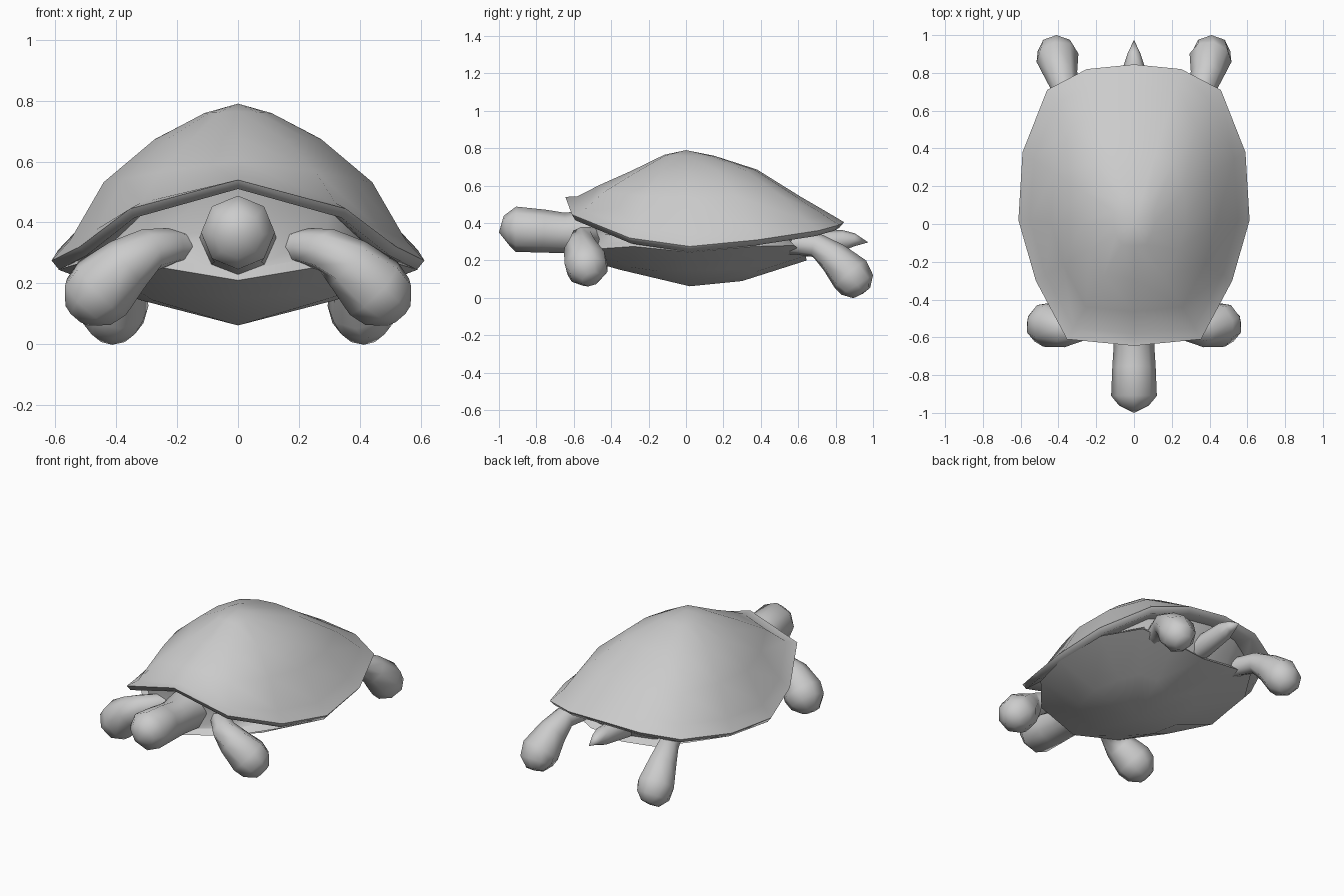
import bpy, bmesh, math
from mathutils import Vector

if "Cube" in bpy.data.objects:
    bpy.data.objects.remove(bpy.data.objects["Cube"])

skin = bpy.data.materials.new("plain grey")
skin.diffuse_color = (0.6, 0.6, 0.6, 1)
skin.use_nodes = True
skin.node_tree.nodes["Principled BSDF"].inputs["Base Color"].default_value = skin.diffuse_color


def finish(name, bm, angle):
    bmesh.ops.remove_doubles(bm, verts=bm.verts, dist=0.0005)
    bmesh.ops.recalc_face_normals(bm, faces=bm.faces)
    me = bpy.data.meshes.new(name)
    bm.to_mesh(me)
    bm.free()
    me.materials.append(skin)
    ob = bpy.data.objects.new(name, me)
    bpy.context.collection.objects.link(ob)
    bpy.ops.object.select_all(action='DESELECT')
    ob.select_set(True)
    bpy.context.view_layer.objects.active = ob
    bpy.ops.object.shade_smooth_by_angle(angle=math.radians(angle))
    return ob


def loft(name, rings, angle=80):
    """Join closed rings; a ring of equal points becomes a tip."""
    bm = bmesh.new()
    vs = [[bm.verts.new(p) for p in r] for r in rings]
    n = len(vs[0])
    for a, b in zip(vs, vs[1:]):
        for i in range(n):
            j = (i + 1) % n
            bm.faces.new((a[i], a[j], b[j], b[i]))
    bmesh.ops.dissolve_degenerate(bm, dist=0.0005, edges=bm.edges)
    return finish(name, bm, angle)


def tube(name, path, sides=8, side=1):
    """Loft round sections along (x, y, z, radius) stations."""
    pts = [Vector((p[0] * side, p[1], p[2])) for p in path]
    rings = []
    for i, p in enumerate(pts):
        t = (pts[min(i + 1, len(pts) - 1)] - pts[max(i - 1, 0)]).normalized()
        u = t.cross(Vector((0, 0, 1))).normalized()
        v = u.cross(t)
        rings.append([p + path[i][3] * (math.cos(a) * u + math.sin(a) * v)
                      for a in (2 * math.pi * k / sides for k in range(sides))])
    return loft(name, rings)


def full(half):
    """Mirror a half outline, front centre to back centre, into a closed ring."""
    return half + [(-x, y, z) for x, y, z in half[-2:0:-1]]


# Half outline of the shell rim, and dome heights along front, side, back ribs
rim = [(0, -.645, .54), (.355, -.61, .445), (.52, -.3, .32), (.612, .02, .275),
       (.59, .38, .31), (.46, .71, .36), (.25, .82, .39), (0, .845, .405)]
TOP = .79
side_f = (.94, .77, .50, .13)
front_f = (.90, .56, .25, .01)
back_f = (.92, .73, .36, .13)
blend = [(1, 0), (.6, 0), (.1, 0), (0, 0), (0, .1), (0, .5), (0, .9), (0, 1)]

rings = [full([(0, 0, TOP)] * 8)]
for k, t in enumerate((.18, .45, .72, .9)):
    half = []
    for (x, y, z), (wf, wb) in zip(rim, blend):
        f = wf * front_f[k] + wb * back_f[k] + (1 - wf - wb) * side_f[k]
        half.append((x * t, y * t, z + (TOP - z) * f))
    rings.append(full(half))
rings.append(full(rim))
# rolled lip underneath the rim
rings.append(full([(x * .96, y * .97, z - .03) for x, y, z in rim]))
rings.append(full([(x * .82, y * .82, z) for x, y, z in rim]))
loft("shell", rings, 75)

# Belly plate with a shallow keel
belly = [(0, -.56, .21), (.3, -.5, .26), (.49, -.28, .275), (.59, .02, .245),
         (.56, .36, .275), (.42, .58, .28), (.22, .64, .225), (0, .645, .2)]
keel = [(0, -.36, .152), (.2, -.3, .165), (.28, -.16, .145), (.32, .02, .145),
        (.28, .2, .15), (.22, .32, .155), (.12, .36, .135), (0, .3, .09)]
inner = [(x * .93, y * .95, z + .03) for x, y, z in belly]
loft("belly_plate", [full([(0, .02, .062)] * 8), full(keel), full(belly),
                     full(inner)], 75)

# Body wall recessed between belly plate and shell
wall = [(x * .82, y * .78, (b[2] + z) / 2) for (x, y, z), b in zip(rim, belly)]
upper = [(x * .84, y * .84, z + .01) for x, y, z in rim]
loft("body", [full(inner), full(wall), full(upper)])

# Head and neck
tube("head", [(0, -.3, .36, .15), (0, -.5, .35, .125), (0, -.65, .347, .108),
              (0, -.76, .357, .115), (0, -.91, .367, .121),
              (0, -.96, .36, .08), (0, -1.0, .35, 0)])

# Legs
front_leg = [(.1, -.36, .32, .05), (.22, -.48, .32, .06), (.29, -.55, .31, .073),
             (.36, -.56, .265, .093), (.445, -.535, .185, .12),
             (.49, -.52, .14, .108), (.525, -.505, .1, .055), (.53, -.5, .095, 0)]
rear_leg = [(.27, .45, .29, .05), (.32, .6, .288, .058), (.36, .7, .28, .065),
            (.385, .79, .215, .087), (.405, .88, .125, .113),
            (.41, .915, .07, .1), (.405, .94, .028, .055), (.405, .945, .022, 0)]
for label, s in (("right", 1), ("left", -1)):
    tube("front_leg_" + label, front_leg, 8, s)
    tube("rear_leg_" + label, rear_leg, 8, s)

# Tail spike
tube("tail", [(0, .45, .28, .07), (0, .65, .29, .068), (0, .84, .308, .055),
              (0, .9, .31, .035), (0, .975, .297, 0)], 8)
